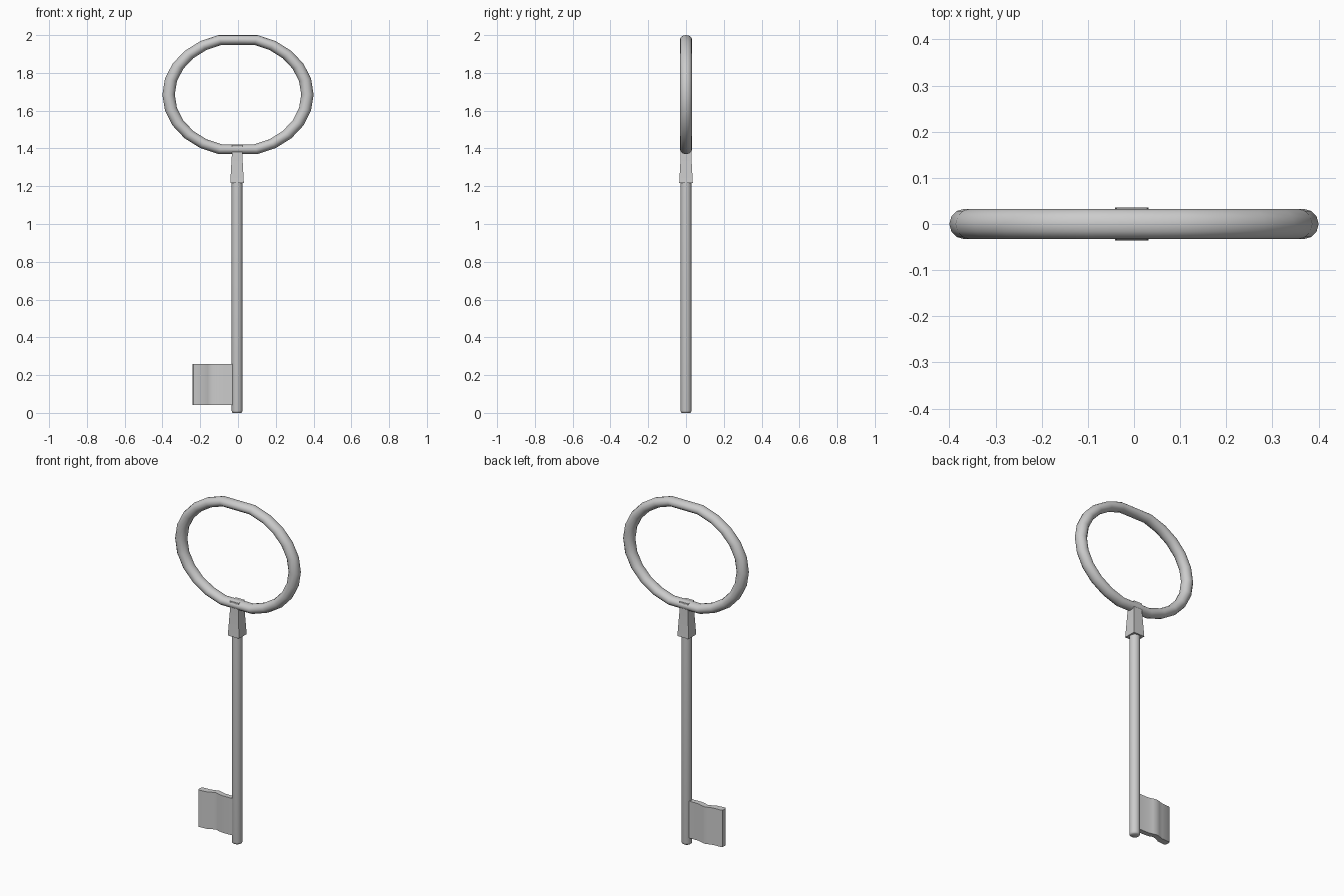
import bpy, bmesh, math

if "Cube" in bpy.data.objects:
    bpy.data.objects.remove(bpy.data.objects["Cube"])

SHANK_X = -0.005


def make(name, bm, angle):
    bmesh.ops.recalc_face_normals(bm, faces=bm.faces[:])
    mesh = bpy.data.meshes.new(name)
    bm.to_mesh(mesh)
    bm.free()
    obj = bpy.data.objects.new(name, mesh)
    bpy.context.collection.objects.link(obj)
    bpy.ops.object.select_all(action='DESELECT')
    obj.select_set(True)
    bpy.context.view_layer.objects.active = obj
    bpy.ops.object.shade_smooth_by_angle(angle=math.radians(angle))
    return obj


def loft(bm, profile, sides, turn=0.0):
    """Stack of regular rings (radius, z) with closed ends."""
    rings = []
    for r, z in profile:
        rings.append([bm.verts.new((SHANK_X + r * math.cos(turn + math.tau * i / sides),
                                    r * math.sin(turn + math.tau * i / sides), z))
                      for i in range(sides)])
    for a, b in zip(rings, rings[1:]):
        for i in range(sides):
            j = (i + 1) % sides
            bm.faces.new((a[i], a[j], b[j], b[i]))
    bm.faces.new(rings[0][::-1])
    bm.faces.new(rings[-1])


# Oval bow: round tube around an ellipse, flattened at top and bottom
bm = bmesh.new()
SEG, TUBE, MAJOR, MINOR = 24, 12, 0.3675, 0.0328
rings = []
for i in range(SEG):
    a = math.tau * i / SEG
    squash = 0.966 if abs(math.cos(a)) < 0.1 else 1.0
    ring = []
    for k in range(TUBE):
        t = math.tau * k / TUBE
        r = MAJOR + MINOR * math.cos(t)
        ring.append(bm.verts.new((r * math.cos(a), MINOR * math.sin(t),
                                  1.685 + 0.815 * r * math.sin(a) * squash)))
    rings.append(ring)
for i in range(SEG):
    a, b = rings[i], rings[(i + 1) % SEG]
    for k in range(TUBE):
        n = (k + 1) % TUBE
        bm.faces.new((a[k], a[n], b[n], b[k]))
make("bow_ring", bm, 50)

# Square tapering collar between bow and shank
bm = bmesh.new()
s = math.sqrt(2)
loft(bm, [(0.036 * s, 1.217), (0.028 * s, 1.36), (0.028 * s, 1.418)], 4, math.pi / 4)
make("collar", bm, 30)

# Round shank with a softened tip
bm = bmesh.new()
loft(bm, [(0.022, 0.0), (0.027, 0.004), (0.029, 0.013), (0.029, 1.23)], 16)
make("shank", bm, 40)

# Key bit: wavy cross-section extruded upward
bm = bmesh.new()
front = [(-0.005, -0.014), (-0.09, -0.016), (-0.115, -0.012), (-0.137, -0.004),
         (-0.16, -0.012), (-0.185, -0.024), (-0.235, -0.029), (-0.241, -0.023)]
back = [(-0.241, 0.005), (-0.235, 0.01), (-0.185, 0.012), (-0.16, 0.02),
        (-0.137, 0.026), (-0.115, 0.021), (-0.09, 0.014), (-0.005, 0.014)]
face = bm.faces.new([bm.verts.new((x, y, 0.042)) for x, y in front + back])
top = bmesh.ops.extrude_face_region(bm, geom=[face])
bmesh.ops.translate(bm, vec=(0, 0, 0.216),
                    verts=[g for g in top["geom"] if isinstance(g, bmesh.types.BMVert)])
make("key_bit", bm, 40)
